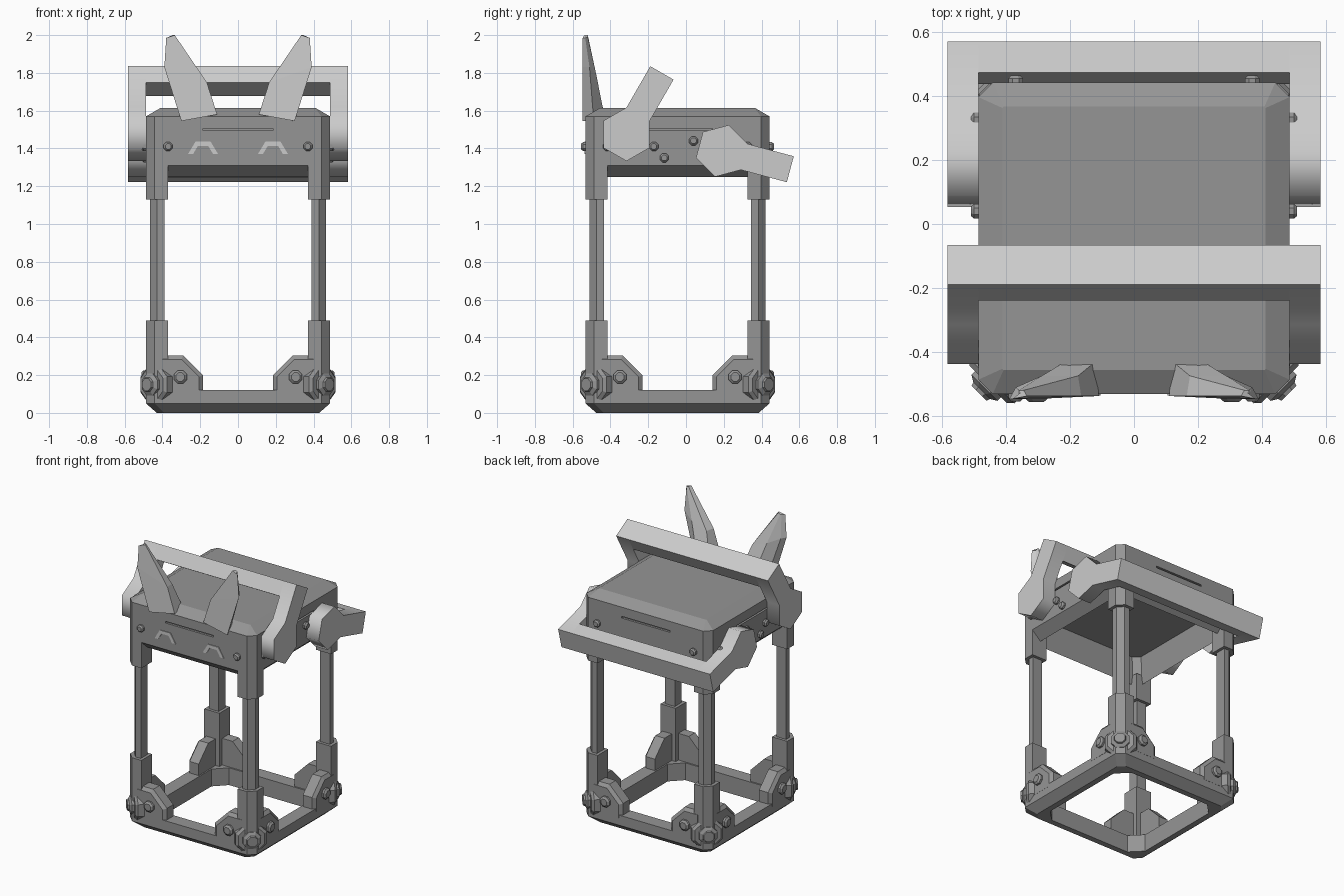
import bpy, bmesh
from math import cos, sin, radians, pi
from mathutils import Vector, Matrix

if "Cube" in bpy.data.objects:
    bpy.data.objects.remove(bpy.data.objects["Cube"])

CY = -0.045                                   # y of the cage axis
CENTRE = Matrix.Translation((0, CY, 0))
QUARTERS = [CENTRE @ Matrix.Rotation(k * pi / 2, 4, 'Z') for k in range(4)]
FLIP = Matrix.Diagonal((-1, 1, 1, 1))
I = Matrix.Identity(4)

dark = bpy.data.materials.new("dark_grey")
dark.diffuse_color = (0.3, 0.3, 0.3, 1)
dark.use_nodes = True
dark.node_tree.nodes["Principled BSDF"].inputs["Base Color"].default_value = dark.diffuse_color


def finish(name, bm, places=(I,), mat=None):
    """Repeat the mesh at each placement and make an object of it."""
    src = bm.verts[:] + bm.edges[:] + bm.faces[:]
    for m in places[1:]:
        d = bmesh.ops.duplicate(bm, geom=src)["geom"]
        bmesh.ops.transform(bm, matrix=m, verts=[v for v in d if isinstance(v, bmesh.types.BMVert)])
    bmesh.ops.transform(bm, matrix=places[0], verts=[v for v in src if isinstance(v, bmesh.types.BMVert)])
    bmesh.ops.recalc_face_normals(bm, faces=bm.faces[:])
    me = bpy.data.meshes.new(name)
    bm.to_mesh(me)
    bm.free()
    ob = bpy.data.objects.new(name, me)
    bpy.context.collection.objects.link(ob)
    if mat:
        me.materials.append(mat)
    return ob


def loft(bm, rings, closed=False):
    rows = [[bm.verts.new(p) for p in r] for r in rings]
    n = len(rows[0])
    pairs = list(zip(rows, rows[1:])) + ([(rows[-1], rows[0])] if closed else [])
    for a, b in pairs:
        for i in range(n):
            j = (i + 1) % n
            bm.faces.new((a[i], a[j], b[j], b[i]))
    if not closed:
        bm.faces.new(rows[0])
        bm.faces.new(rows[-1])


def octo(h, c, z):
    """Square of half size h with corners cut by c."""
    k = h - c
    return [(h, -k, z), (h, k, z), (k, h, z), (-k, h, z),
            (-h, k, z), (-h, -k, z), (-k, -h, z), (k, -h, z)]


def disc(bm, pos, axis, r1, r2, depth, n=8):
    """Short cylinder or cone standing at pos along axis."""
    a = Vector(axis).normalized()
    m = Matrix.Translation(Vector(pos) + a * depth / 2) @ a.to_track_quat('Z', 'Y').to_matrix().to_4x4()
    m = m @ Matrix.Rotation(pi / n, 4, 'Z')
    bmesh.ops.create_cone(bm, cap_ends=True, segments=n, radius1=r1, radius2=r2, depth=depth, matrix=m)


def bolt(bm, pos, axis, r, h):
    disc(bm, pos, axis, r, r, h * 0.6)
    disc(bm, Vector(pos) + Vector(axis).normalized() * h * 0.6, axis, r, r * 0.65, h * 0.4)


# base ring
bm = bmesh.new()
loft(bm, [octo(.43, .04, 0), octo(.487, .045, .05), octo(.487, .045, .12),
          octo(.39, .08, .12), octo(.39, .08, 0)], closed=True)
finish("base_ring", bm, [CENTRE], dark)

# head: hollow below, chamfered lid above
bm = bmesh.new()
loft(bm, [octo(.39, .04, 1.43), octo(.42, .04, 1.25), octo(.487, .045, 1.31),
          octo(.487, .045, 1.57), octo(.412, .004, 1.613)])
head = finish("head_shell", bm, [CENTRE], dark)

# vent slits cut into the four head sides
bm = bmesh.new()
bmesh.ops.create_cube(bm, size=1, matrix=Matrix.Translation((0, -.487, 1.5)) @ Matrix.Diagonal((.37, .03, .012, 1)))
slits = finish("slit_cutter", bm, QUARTERS)
slits.hide_render = True
slits.hide_viewport = True
mod = head.modifiers.new("slits", 'BOOLEAN')
mod.operation = 'DIFFERENCE'
mod.solver = 'EXACT'
mod.object = slits


# corner posts: sleeve, rod, sleeve
def post(name, a, b, c, z0, z1):
    bm = bmesh.new()
    prof = [(a, a), (b, a), (b, b - c), (b - c, b), (a, b)]
    loft(bm, [[(x, y, z) for x, y in prof] for z in (z0, z1)])
    finish(name, bm, QUARTERS, dark)


post("lower_sleeves", .37, .487, .045, .1, .49)
post("post_rods", .39, .465, .036, .45, 1.2)
post("upper_sleeves", .37, .487, .045, 1.13, 1.312)

# gusset plates with chamfered fronts, mirrored on each side
bm = bmesh.new()
full = [(.40, .1), (.185, .1), (.185, .2), (.29, .305), (.40, .305)]
inset = [(.40, .1), (.207, .1), (.207, .191), (.299, .283), (.40, .283)]
loft(bm, [[(x, y, z) for x, z in p] for p, y in ((full, -.4), (full, -.47), (inset, -.488))])
bolt(bm, (.305, -.485, .19), (0, -1, 0), .038, .027)
finish("gusset_plates", bm, QUARTERS + [q @ FLIP for q in QUARTERS], dark)

# diagonal corner plates with large bolts
bm = bmesh.new()
out = (1, 1, 0)
disc(bm, (.41, .41, .15), out, .108, .108, .05)
disc(bm, (.445, .445, .15), out, .108, .09, .016)
bolt(bm, (.455, .455, .15), out, .062, .03)
disc(bm, (.476, .476, .15), out, .04, .036, .012)
finish("corner_joints", bm, QUARTERS, dark)

# small head bolts
bm = bmesh.new()
for x in (-.37, .37):
    bolt(bm, (x, -.485, 1.41), (0, -1, 0), .025, .025)
finish("head_bolts", bm, QUARTERS, dark)
bm = bmesh.new()
for y, z in ((-.17, 1.41), (-.115, 1.35), (.04, 1.44)):
    bolt(bm, (.485, y, z), (1, 0, 0), .025, .025)
finish("side_bolts", bm, [I, FLIP], dark)


# handles: hexagonal pivots, arms and a crossbar
def handle(name, cy, cz, deg):
    a = radians(deg)
    u, v = Vector((cos(a), sin(a))), Vector((-sin(a), cos(a)))
    c = Vector((cy, cz))
    arm = [c + .142 * (cos(t) * u + sin(t) * v) for t in (radians(30 + 60 * k) for k in range(6))]
    arm += [c + .375 * u - .071 * v, c + .375 * u + .071 * v]
    bar = [c + d * u + s * v for d, s in ((.275, -.071), (.375, -.071), (.375, .071), (.275, .071))]
    bm = bmesh.new()
    for prof, x0, x1 in ((arm, .487, .583), (arm, -.583, -.487), (bar, -.487, .487)):
        loft(bm, [[(x, p.x, p.y) for p in prof] for x in (x0, x1)])
    ob = finish(name, bm)
    bpy.ops.object.select_all(action='DESELECT')
    ob.select_set(True)
    bpy.context.view_layer.objects.active = ob
    bpy.ops.object.shade_smooth_by_angle(angle=radians(62))


handle("front_handle", -.315, 1.475, 60)
handle("back_handle", .19, 1.387, -15)

# ears: inner (x, z), outer (x, z), back depth
bm = bmesh.new()
rings = []
for (xi, zi), (xo, zo), yb in (((.11, 1.58), (.30, 1.545), -.43), ((.165, 1.75), (.39, 1.83), -.475),
                               ((.335, 2.0), (.38, 1.985), -.52)):
    rings.append([(xi, -.538, zi), (xo, -.547, zo), (xo - .02, (yb - .547) / 2, zo),
                  (xi * .45 + xo * .55, yb, (zi + zo) / 2), (xi + .01, yb, zi)])
loft(bm, rings)
finish("ears", bm, [I, FLIP])

# arched eyes
bm = bmesh.new()
arch = [(.105, 1.37), (.145, 1.436), (.225, 1.436), (.265, 1.37),
        (.238, 1.37), (.212, 1.414), (.158, 1.414), (.132, 1.37)]
loft(bm, [[(x, y, z) for x, z in arch] for y in (-.52, -.537)])
finish("eyes", bm, [I, FLIP])
